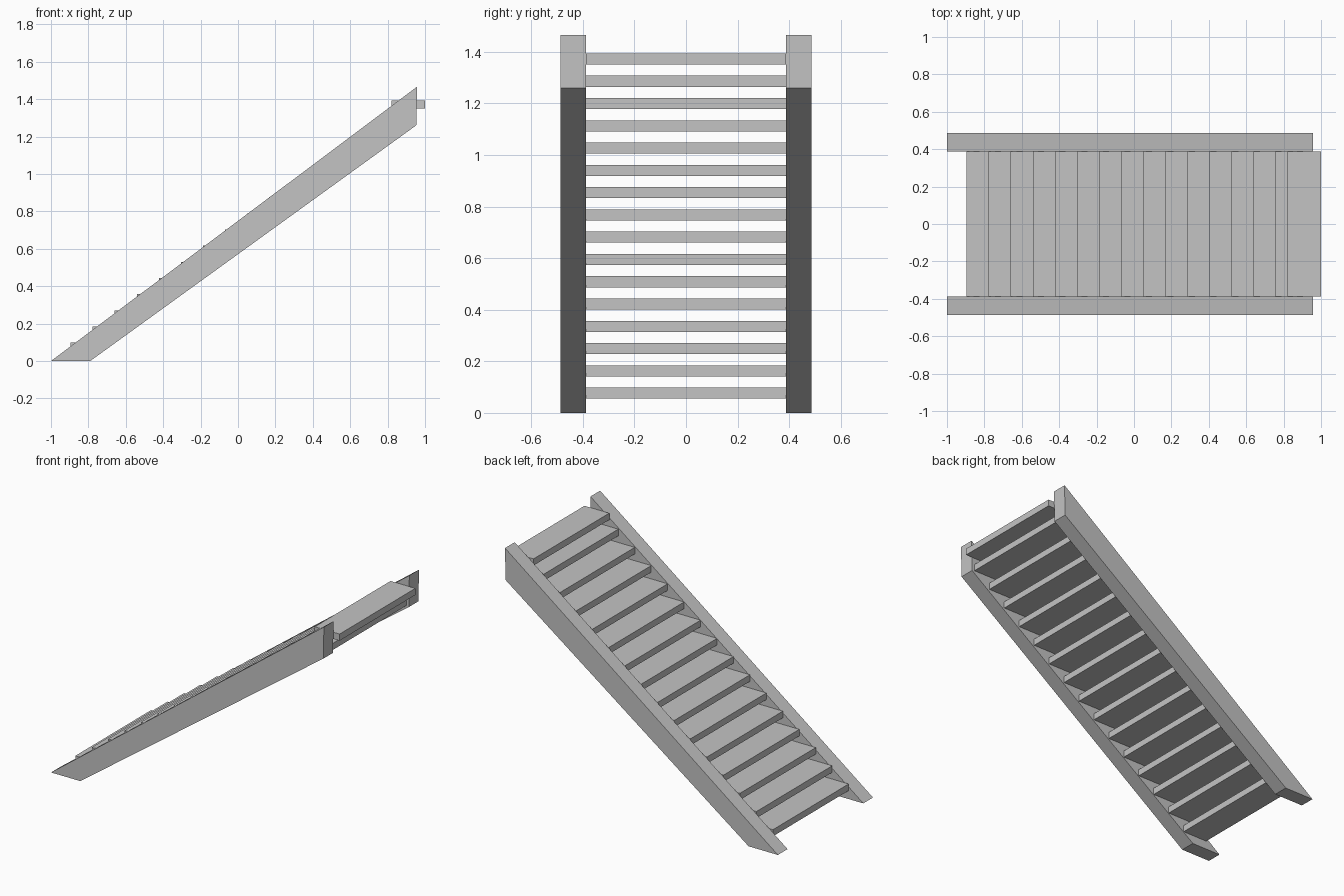
import bpy

cube = bpy.data.objects.get("Cube")
if cube:
    bpy.data.objects.remove(cube, do_unlink=True)

grey = bpy.data.materials.new("plain grey")
grey.use_nodes = True
GREY = (0.55, 0.55, 0.55, 1)
grey.diffuse_color = GREY
grey.node_tree.nodes["Principled BSDF"].inputs["Base Color"].default_value = GREY


def extrude_profile(name, profile, y0, y1):
    """Extrude an (x, z) outline, counter-clockwise from the front, along y."""
    n = len(profile)
    verts = [(x, y, z) for y in (y0, y1) for x, z in profile]
    faces = [tuple(range(n)), tuple(reversed(range(n, 2 * n)))]
    faces += [(i, i + n, (i + 1) % n + n, (i + 1) % n) for i in range(n)]
    mesh = bpy.data.meshes.new(name)
    mesh.from_pydata(verts, [], faces)
    mesh.materials.append(grey)
    obj = bpy.data.objects.new(name, mesh)
    bpy.context.collection.objects.link(obj)
    return obj


INNER, OUTER = 0.388, 0.487

# Sloping side boards, cut level at the floor and plumb at the top
board = [(-1, 0), (-0.79, 0), (0.953, 1.26), (0.957, 1.466)]
extrude_profile("right_stringer", board, -OUTER, -INNER)
extrude_profile("left_stringer", board, INNER, OUTER)

# Open treads; the top one is set back to overlap the one below
COUNT, DEPTH, THICK = 16, 0.178, 0.043
for i in range(COUNT):
    x = 0.822 if i == COUNT - 1 else -0.895 + 0.118 * i
    z = 0.055 + 0.0864 * i
    outline = [(x, z), (x + DEPTH, z), (x + DEPTH, z + THICK), (x, z + THICK)]
    extrude_profile(f"tread_{i + 1}", outline, -INNER, INNER)
